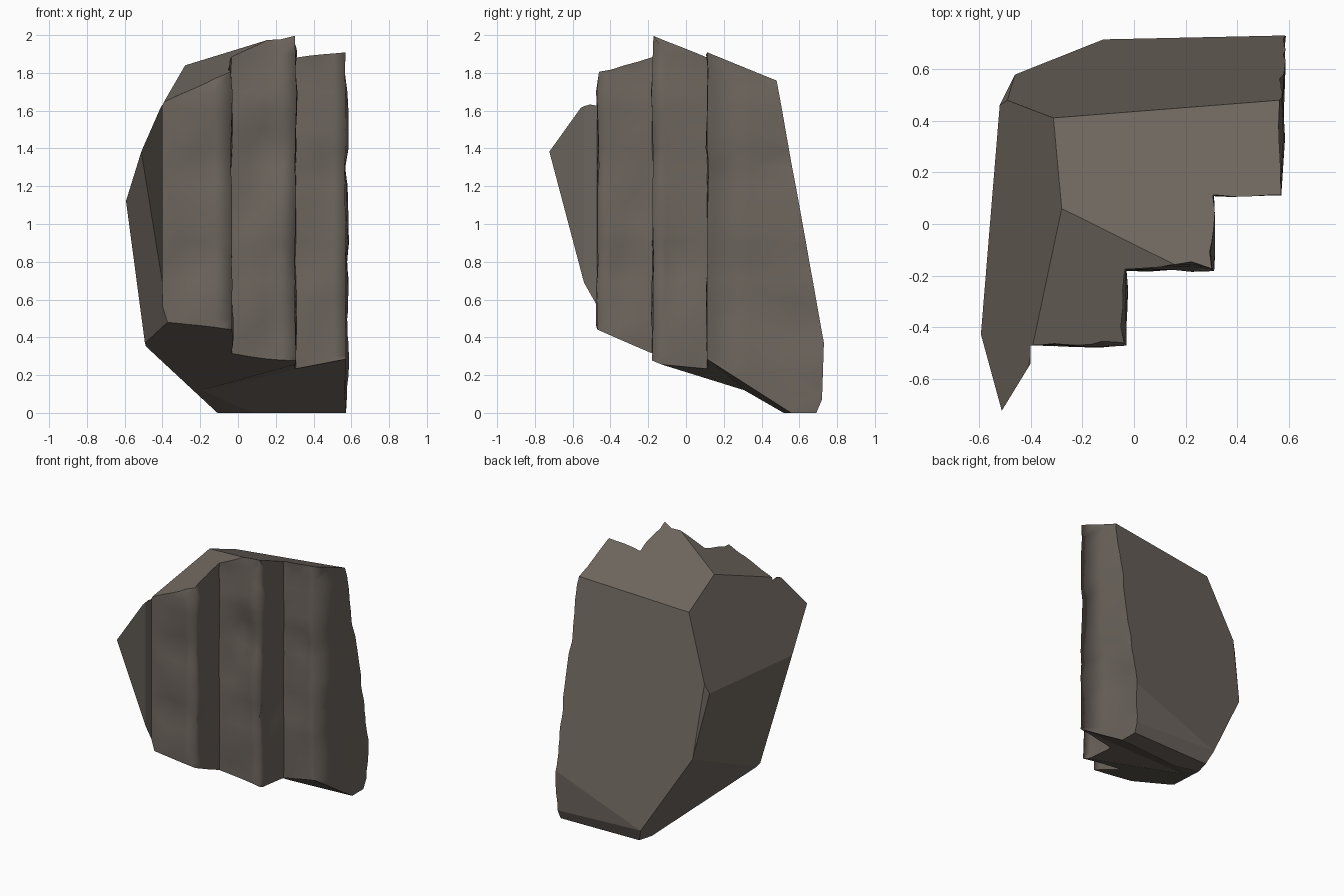
import bpy, bmesh, math
from mathutils import Vector, noise

if "Cube" in bpy.data.objects:
    bpy.data.objects.remove(bpy.data.objects["Cube"])

mat = bpy.data.materials.new("warm grey stone")
mat.diffuse_color = (0.155, 0.133, 0.112, 1)
mat.use_nodes = True
mat.node_tree.nodes["Principled BSDF"].inputs["Base Color"].default_value = mat.diffuse_color

def make_object(name, bm):
    mesh = bpy.data.meshes.new(name)
    bm.to_mesh(mesh)
    bm.free()
    mesh.materials.append(mat)
    obj = bpy.data.objects.new(name, mesh)
    bpy.context.collection.objects.link(obj)
    return obj

def chipped_block(name, chips, inside):
    """Big cube cut by planes (three points each), keeping the side holding 'inside'."""
    bm = bmesh.new()
    bmesh.ops.create_cube(bm, size=5)
    for chip in chips:
        p, q, r = map(Vector, chip)
        n = (q - p).cross(r - p).normalized()
        if n.dot(Vector(inside) - p) > 0:
            n = -n
        bmesh.ops.bisect_plane(bm, geom=bm.verts[:] + bm.edges[:] + bm.faces[:],
                               plane_co=p, plane_no=n, clear_outer=True)
        bmesh.ops.holes_fill(bm, edges=[e for e in bm.edges if e.is_boundary])
    bmesh.ops.recalc_face_normals(bm, faces=bm.faces[:])
    return make_object(name, bm)

def apply_boolean(obj, cutter, operation):
    cutter.hide_render = True
    mod = obj.modifiers.new("cut", 'BOOLEAN')
    mod.operation, mod.solver, mod.object = operation, 'EXACT', cutter
    mesh = bpy.data.meshes.new_from_object(
        obj.evaluated_get(bpy.context.evaluated_depsgraph_get()))
    obj.modifiers.clear()
    obj.data = mesh
    bpy.data.objects.remove(cutter)

# Boulder: chipped block
A, B, C = (-.28, .06, 1.84), (.2, -.17, 2.0), (-.39, -.46, 1.65)
E, L, K = (-.31, .41, 1.70), (-.59, -.42, 1.10), (-.52, .46, 1.15)
G, H, M = (-.46, .58, .68), (-.12, .715, .10), (-.49, .48, 1.22)
R, P, T = (.58, .73, .37), (.57, .11, .285), (.57, .48, 1.76)
rock = chipped_block("stepped_cliff_rock", [
    (A, (.57, .11, 1.91), T),                              # top
    (A, (.2, -.17, 1.99), C),                              # top, front slope
    (A, C, E),                                             # upper left
    (L, K, G),                                             # lower left
    (T, E, R),                                             # back
    (M, K, G),                                             # sliver at back left
    (L, (-.51, -.72, 1.37), (-.40, -.54, .69)),            # front left
    (G, H, (-.49, -.2, .33)),                              # underside left
    ((-.2, .30, .125), (-.03, -.18, .315), (-.38, -.47, .48)),  # underside front
    (R, H, (.58, .72, .07)),                               # back foot
    ((.58, .72, .07), H, (.58, .69, .0)),                  # back foot bevel
    ((0, 0, 0), (1, 0, 0), (0, 1, 0)),                     # base
], (0, .1, .9))

# Undercut below the steps: wedge under a shallow and a steep plane
wedge = chipped_block("undercut_wedge", [
    (P, (.31, .11, .235), (.30, -.17, .26)),
    (P, (.57, .54, .01), (-.2, .30, .125)),
], (0, 0, -2))
apply_boolean(rock, wedge, 'DIFFERENCE')

# Stepped column outline with gently dented walls, used to trim the boulder
OUTLINE = [(-.73, -1.08), (-.40, -.54), (-.40, -.47), (-.03, -.47), (-.03, -.18),
           (.308, -.18), (.308, .11), (.572, .11), (.592, 1.0), (-1, 1.0), (-1, -1.08)]
WALLS = range(2, 8)          # outline segments that are dented

def seg_normal(i):
    a, b = Vector(OUTLINE[i]), Vector(OUTLINE[(i + 1) % len(OUTLINE)])
    d = (b - a).normalized()
    return Vector((d.y, -d.x))

ring = []                    # (position, outward direction, dent strength)
for i, co in enumerate(OUTLINE):
    a, b = Vector(co), Vector(OUTLINE[(i + 1) % len(OUTLINE)])
    both = i in WALLS and i - 1 in WALLS
    ring.append((a, seg_normal(i) + seg_normal(i - 1), 0.3 if both else 0))
    if i in WALLS:
        for k in (1, 2, 3):
            ring.append((a.lerp(b, k / 4), seg_normal(i), 1))

# Dent centres: x, y, z, depth
DENTS = [(.14, -.18, 1.42, .035), (-.09, -.47, 1.85, .04), (.25, -.18, 1.98, .02),
         (-.03, -.33, .8, .02), (.45, .11, 1.3, .02)]

def dent(x, y, z):
    d = 0.028 * noise.noise(Vector((x * 4 + 3, y * 4, z * 3.2))) - 0.006
    for cx, cy, cz, depth in DENTS:
        d -= depth * math.exp(-((x - cx) ** 2 + (y - cy) ** 2 + (z - cz) ** 2) / 0.01)
    for level in (0.8, 1.3, 1.8):
        d -= 0.012 * math.exp(-((z - level) / 0.05) ** 2)
    return min(d, 0.008)

bm = bmesh.new()
rows = []
for k in range(25):
    z = -0.2 + 0.1 * k
    row = []
    for p, n, s in ring:
        q = p + n * s * dent(p.x, p.y, z)
        row.append(bm.verts.new((q.x, q.y, z)))
    rows.append(row)
count = len(ring)
for lo, hi in zip(rows, rows[1:]):
    for j in range(count):
        k = (j + 1) % count
        f = bm.faces.new((lo[j], lo[k], hi[k], hi[j]))
        f.smooth = ring[j][2] > 0 or ring[k][2] > 0
bm.faces.new(rows[0][::-1])
bm.faces.new(rows[-1])
bmesh.ops.triangulate(bm, faces=[f for f in bm.faces if f.smooth])
apply_boolean(rock, make_object("step_cutter", bm), 'INTERSECT')

# Crisp inner step corners and chip edges; outer step corners shade softly
bm = bmesh.new()
bm.from_mesh(rock.data)
for e in bm.edges:
    both_walls = all(f.smooth for f in e.link_faces)
    if not both_walls or e.calc_face_angle_signed(0) < -math.radians(45):
        e.smooth = False
for f in bm.faces:
    f.material_index = 0
bm.to_mesh(rock.data)
bm.free()
